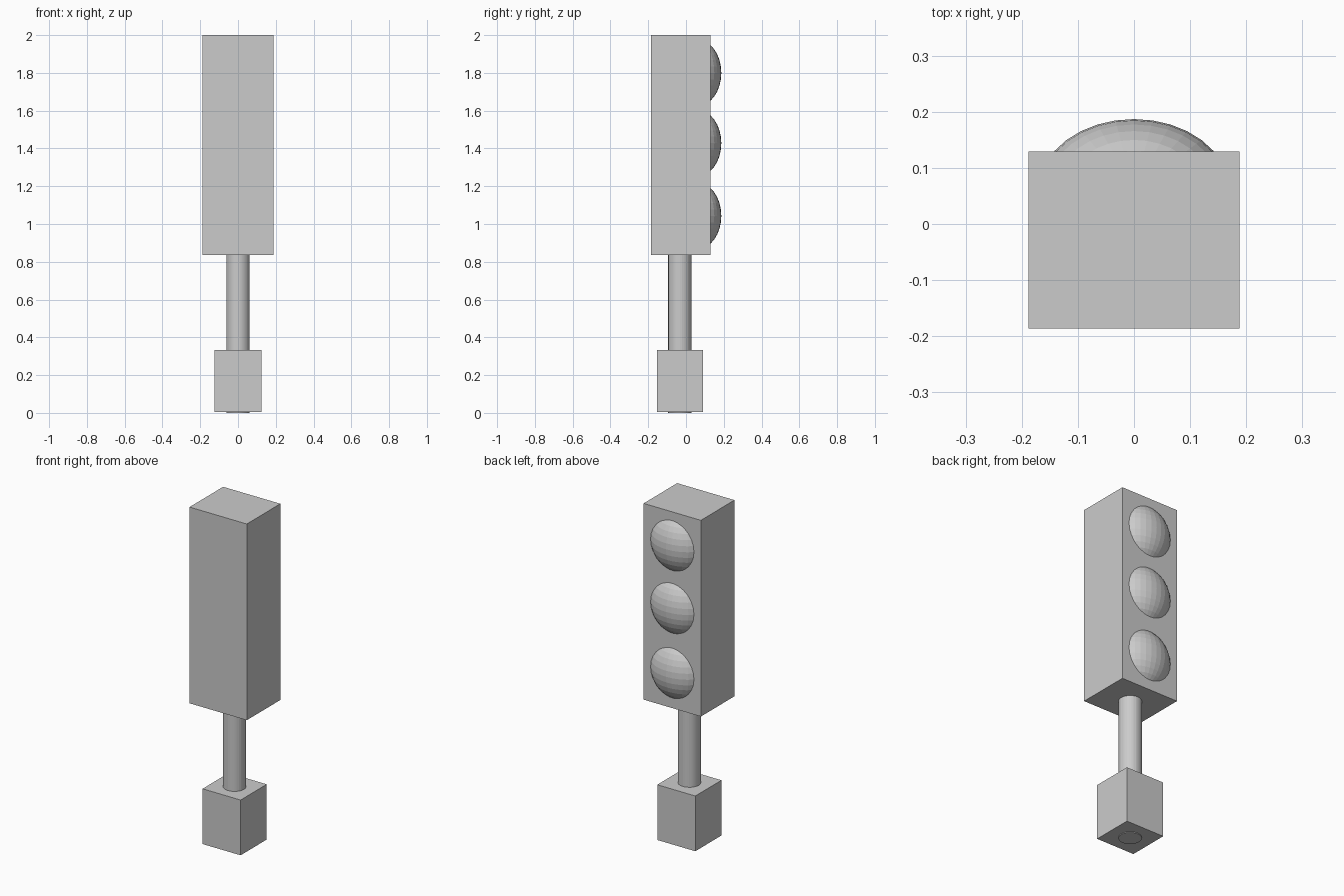
import bpy

if "Cube" in bpy.data.objects:
    bpy.data.objects.remove(bpy.data.objects["Cube"])

# One plain grey for the whole model
grey = bpy.data.materials.new("light_grey")
grey.diffuse_color = (0.6, 0.6, 0.6, 1)
grey.use_nodes = True
grey.node_tree.nodes["Principled BSDF"].inputs["Base Color"].default_value = grey.diffuse_color


def finish(name, scale=(1, 1, 1)):
    ob = bpy.context.object
    ob.name = name
    ob.scale = scale
    ob.data.materials.append(grey)
    bpy.ops.object.transform_apply(location=False, rotation=False, scale=True)
    return ob


def box(name, lo, hi):
    centre = [(a + b) / 2 for a, b in zip(lo, hi)]
    bpy.ops.mesh.primitive_cube_add(size=1, location=centre)
    return finish(name, [b - a for a, b in zip(lo, hi)])


# Signal housing and foot block
box("housing", (-0.188, -0.186, 0.835), (0.188, 0.129, 2.0))
box("foot_block", (-0.125, -0.154, 0.004), (0.125, 0.091, 0.332))

# Pole runs through the foot block and just into the housing
bpy.ops.mesh.primitive_cylinder_add(vertices=32, radius=0.062, depth=0.86,
                                    location=(0, -0.032, 0.43))
finish("pole")

# Three domed lamps, flattened spheres half sunk into the back face
for name, z in (("top_lamp", 1.80), ("middle_lamp", 1.428), ("bottom_lamp", 1.043)):
    bpy.ops.mesh.primitive_uv_sphere_add(segments=32, ring_count=16, radius=1,
                                         location=(0, 0.06, z))
    finish(name, (0.17, 0.127, 0.176))
